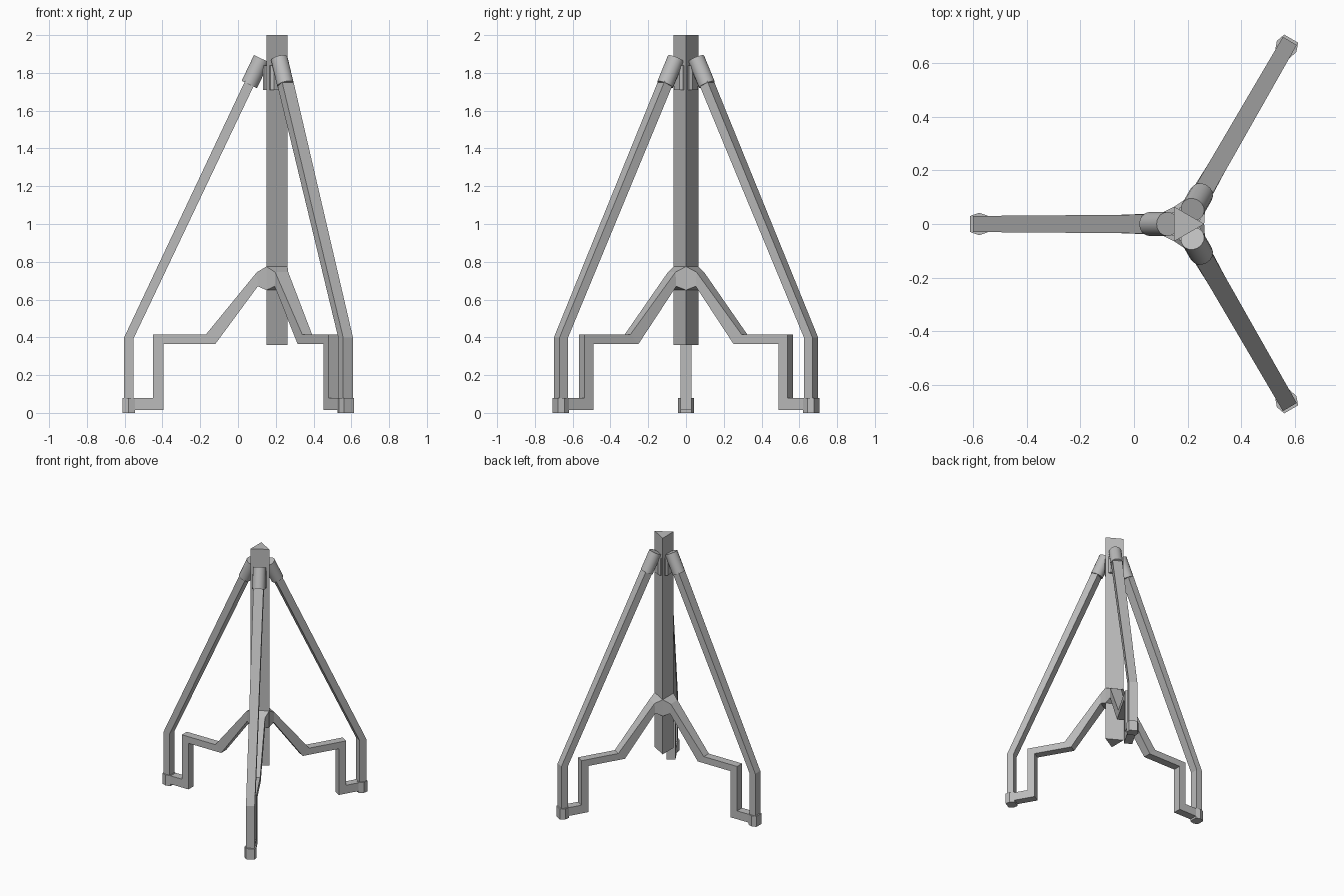
import bpy, bmesh, math
from mathutils import Vector, Matrix

if "Cube" in bpy.data.objects:
    bpy.data.objects.remove(bpy.data.objects["Cube"])

CX = 0.1875                      # post axis in x
ANGLES = {"left": math.pi, "back": math.pi / 3, "front": -math.pi / 3}

grey = bpy.data.materials.new("light_grey")
grey.diffuse_color = (0.5, 0.5, 0.5, 1)
grey.use_nodes = True
grey.node_tree.nodes["Principled BSDF"].inputs["Base Color"].default_value = grey.diffuse_color


def finish(name, bm, angle=0.0):
    """Turn a bmesh into an object, rotated about the post axis."""
    bmesh.ops.recalc_face_normals(bm, faces=bm.faces[:])
    bm.transform(Matrix.Translation((CX, 0, 0)) @ Matrix.Rotation(angle, 4, 'Z'))
    me = bpy.data.meshes.new(name)
    bm.to_mesh(me)
    bm.free()
    me.materials.append(grey)
    ob = bpy.data.objects.new(name, me)
    bpy.context.collection.objects.link(ob)
    return ob


def loft(rings):
    """Skin a list of point rings and cap both ends."""
    bm = bmesh.new()
    vs = [[bm.verts.new(p) for p in ring] for ring in rings]
    n = len(vs[0])
    for a, b in zip(vs, vs[1:]):
        for i in range(n):
            j = (i + 1) % n
            bm.faces.new((a[i], a[j], b[j], b[i]))
    bm.faces.new(vs[0])
    bm.faces.new(vs[-1])
    return bm


def prism(outline, z0, z1):
    return loft([[(x, y, z) for x, y in outline] for z in (z0, z1)])


# Triangular centre post, one corner towards +x
tri = [(0.075 * math.cos(a), 0.075 * math.sin(a))
       for a in (0, math.tau / 3, 2 * math.tau / 3)]
finish("centre_post", prism(tri, 0.36, 2.0))

# Leg sections: (radius, z) on one side, (radius, z) on the other, half width
LEG = [
    ((0.150, 1.757), (0.103, 1.734), 0.035),    # inside the socket
    ((0.790, 0.400), (0.740, 0.395), 0.030),
    ((0.790, 0.015), (0.740, 0.078), 0.030),    # foot corner
    ((0.5825, 0.015), (0.6375, 0.078), 0.030),
    ((0.5825, 0.365), (0.6375, 0.415), 0.030),
    ((0.3075, 0.365), (0.3575, 0.415), 0.030),  # knee
    ((0.0825, 0.670), (0.0875, 0.745), 0.040),
    ((0.0370, 0.650), (0.0370, 0.775), 0.065),  # flared end on the post
]

FOOT = [(0.80, -0.03), (0.80, 0.03), (0.766, 0.042),
        (0.732, 0.03), (0.732, -0.03), (0.766, -0.042)]
LUG = [(0.03, -0.045), (0.045, -0.045), (0.056, -0.03),
       (0.056, 0.03), (0.045, 0.045), (0.03, 0.045)]

for side, ang in ANGLES.items():
    # Bent leg frame
    rings = [[(a[0], -w, a[1]), (a[0], w, a[1]), (b[0], w, b[1]), (b[0], -w, b[1])]
             for a, b, w in LEG]
    finish(side + "_leg", loft(rings), ang)

    # Foot pad
    finish(side + "_foot", prism(FOOT, 0.0, 0.08), ang)

    # Lug joining socket to post
    finish(side + "_lug", prism(LUG, 1.71, 1.84), ang)

    # Round socket holding the leg top
    lo, hi = Vector((0.1275, 0, 1.738)), Vector((0.0625, 0, 1.875))
    axis = hi - lo
    bm = bmesh.new()
    bmesh.ops.create_cone(
        bm, cap_ends=True, segments=16, radius1=0.045, radius2=0.045,
        depth=axis.length,
        matrix=Matrix.Translation((lo + hi) / 2) @ axis.to_track_quat('Z', 'Y').to_matrix().to_4x4())
    ob = finish(side + "_socket", bm, ang)
    bpy.ops.object.select_all(action='DESELECT')
    ob.select_set(True)
    bpy.context.view_layer.objects.active = ob
    bpy.ops.object.shade_smooth_by_angle(angle=math.radians(35))
